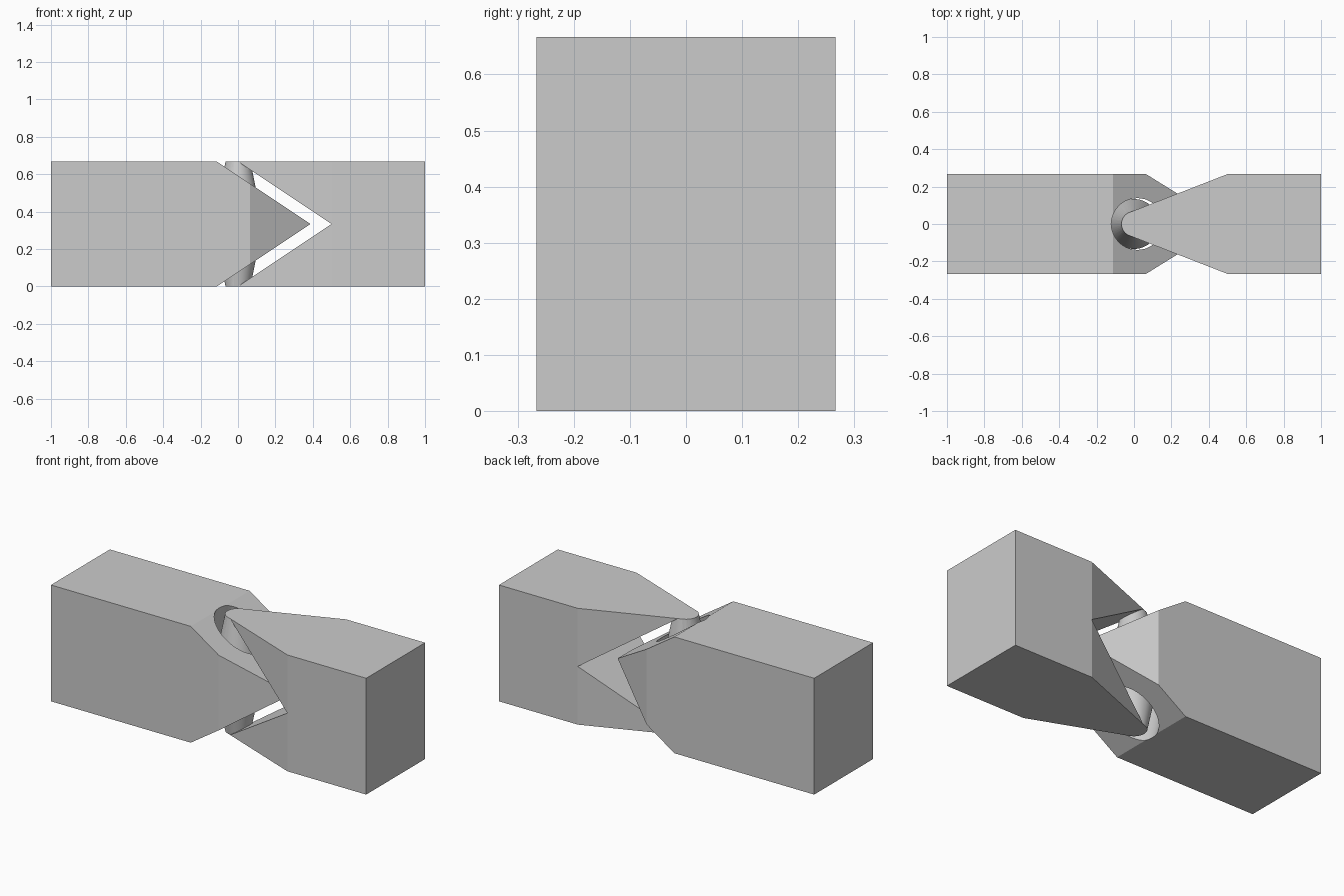
import bpy, bmesh, math

cube = bpy.data.objects.get("Cube")
if cube:
    bpy.data.objects.remove(cube, do_unlink=True)

H = 0.667          # height
W = H * 0.4        # half depth
MID = H / 2
TIP_R = H / 10     # arm tip and pin end radius
PIN_R = H / 5      # pin radius at the waist
GAP = 0.055        # clearance around the pin

grey = bpy.data.materials.new("plain_grey")
grey.use_nodes = True
colour = (0.6, 0.6, 0.6, 1)
grey.diffuse_color = colour
grey.node_tree.nodes["Principled BSDF"].inputs["Base Color"].default_value = colour


def add_object(name, bm):
    bmesh.ops.recalc_face_normals(bm, faces=bm.faces)
    mesh = bpy.data.meshes.new(name)
    bm.to_mesh(mesh)
    bm.free()
    mesh.materials.append(grey)
    obj = bpy.data.objects.new(name, mesh)
    bpy.context.collection.objects.link(obj)
    return obj


def prism(name, points, direction):
    """Extrude a closed outline of 3D points along a direction."""
    bm = bmesh.new()
    face = bm.faces.new([bm.verts.new(p) for p in points])
    new = bmesh.ops.extrude_face_region(bm, geom=[face])["geom"]
    verts = [g for g in new if isinstance(g, bmesh.types.BMVert)]
    bmesh.ops.translate(bm, verts=verts, vec=direction)
    return add_object(name, bm)


def side_prism(name, outline):
    return prism(name, [(x, -W, z) for x, z in outline], (0, 2 * W, 0))


def plan_prism(name, half):
    """Mirror a half plan (y >= 0) and extrude it past the full height."""
    outline = half + [(x, -y) for x, y in reversed(half)]
    return prism(name, [(x, y, 0) for x, y in outline], (0, 0, H))


def double_cone(name, extra, reach):
    """Turned body, widest at mid height, with optional clearance and overshoot."""
    end = TIP_R + extra - reach * (PIN_R - TIP_R) / MID
    profile = [(0, -reach), (end, -reach), (PIN_R + extra, MID), (end, H + reach), (0, H + reach)]
    bm = bmesh.new()
    verts = [bm.verts.new((r, 0, z)) for r, z in profile]
    edges = [bm.edges.new(pair) for pair in zip(verts, verts[1:])]
    bmesh.ops.spin(bm, geom=verts + edges, axis=(0, 0, 1), cent=(0, 0, 0),
                   angle=math.tau, steps=64, use_duplicate=False)
    bmesh.ops.remove_doubles(bm, verts=bm.verts, dist=0.0001)
    return add_object(name, bm)


def combine(obj, tool, operation):
    mod = obj.modifiers.new(operation, "BOOLEAN")
    mod.operation, mod.object, mod.solver = operation, tool, "EXACT"
    bpy.context.view_layer.objects.active = obj
    bpy.ops.object.modifier_apply(modifier=mod.name)
    bpy.data.objects.remove(tool, do_unlink=True)


# Knuckle block: pointed wedge with tapered sides and a conical bore
knuckle = side_prism("knuckle_block", [(-1, 0), (-0.113, 0), (0.387, MID), (-0.113, H), (-1, H)])
taper = plan_prism("taper_tool", [(-1, W), (0.064, W), (0.387, TIP_R)])
combine(knuckle, taper, "INTERSECT")
combine(knuckle, double_cone("bore_tool", GAP, 0.05), "DIFFERENCE")

# Fork block: V-notched block whose arms narrow to rounded tips
fork = side_prism("fork_block", [(-0.2, 0), (1, 0), (1, H), (-0.2, H),
                                 (-0.2, H - 0.001), (0, H - 0.001), (0.5, MID),
                                 (0, 0.001), (-0.2, 0.001)])
bpy.data.objects.remove(fork, do_unlink=True)
tangent = math.atan2(W, 0.5) + math.acos(TIP_R / math.hypot(0.5, W))
arc = [tangent + (math.pi - tangent) * (i + 0.5) / 12 for i in range(12)]
half = [(1, W), (0.5, W), (TIP_R * math.cos(tangent), TIP_R * math.sin(tangent))]
half += [(TIP_R * math.cos(a), TIP_R * math.sin(a)) for a in arc]
fork = plan_prism("fork_block", half)
notch = prism("notch_tool", [(0.5, -1, MID), (0, -1, H), (-1, -1, H - 0.0005),
                             (-1, -1, 0.0005), (0, -1, 0)], (0, 2, 0))
combine(fork, notch, "DIFFERENCE")

# Pin: double cone joining the two fork arms
combine(fork, double_cone("hinge_pin", 0, 0), "UNION")

# Smooth the round surfaces, keep the edges sharp
for obj in (knuckle, fork):
    bpy.ops.object.select_all(action="DESELECT")
    obj.select_set(True)
    bpy.context.view_layer.objects.active = obj
    bpy.ops.object.shade_smooth_by_angle(angle=math.radians(15))
